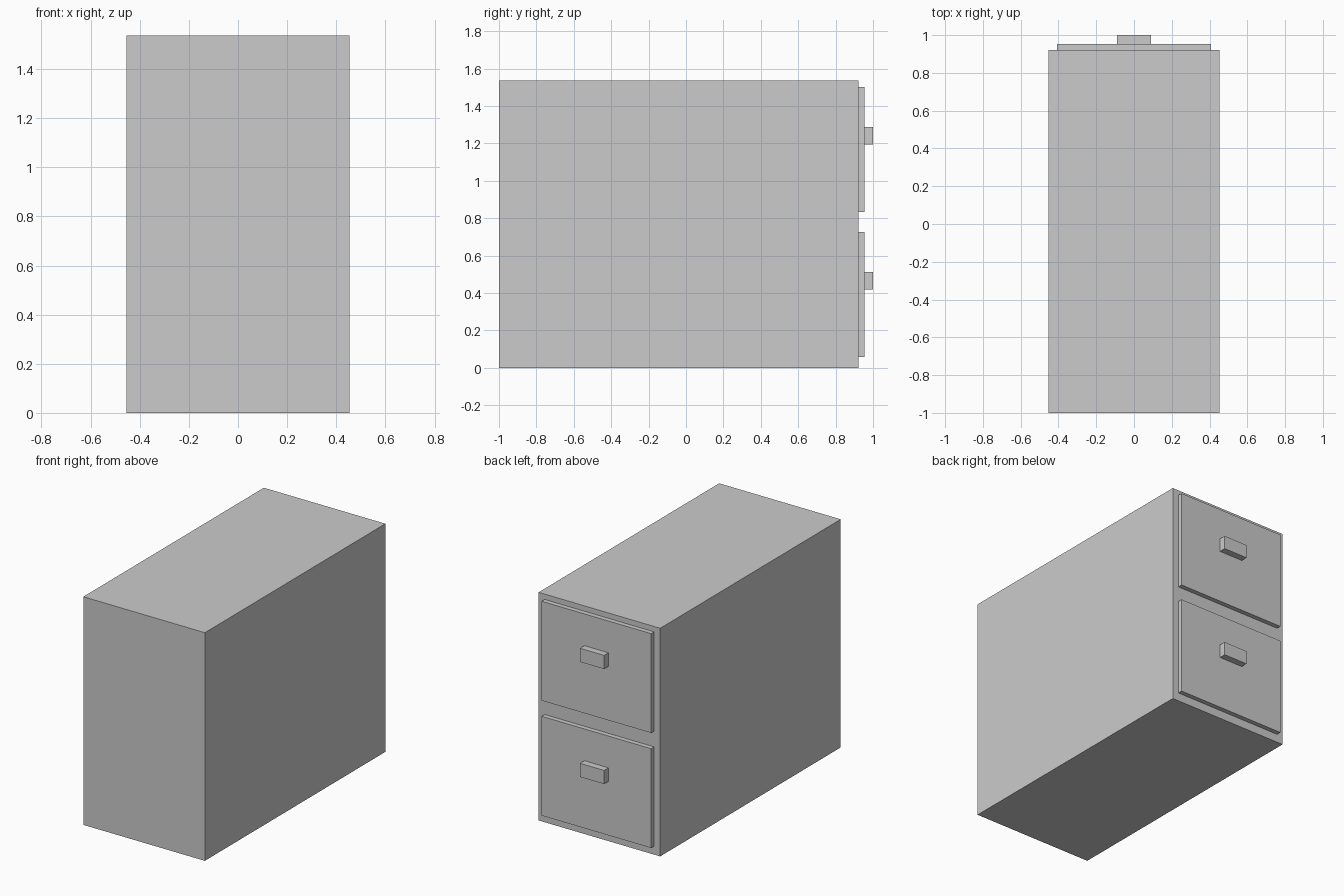
import bpy

if "Cube" in bpy.data.objects:
    bpy.data.objects.remove(bpy.data.objects["Cube"])


def box(name, x, y, z):
    """Box spanning the given (min, max) ranges."""
    ranges = (x, y, z)
    bpy.ops.mesh.primitive_cube_add(size=1, location=[(a + b) / 2 for a, b in ranges])
    obj = bpy.context.object
    obj.name = name
    obj.scale = [b - a for a, b in ranges]
    bpy.ops.object.transform_apply(location=False, rotation=False, scale=True)
    return obj


# Cabinet body
box("cabinet_body", (-0.453, 0.453), (-1.0, 0.922), (0.0, 1.537))

# Two drawer fronts, each with a block handle, on the +y side
for label, base in (("lower", 0.057), ("upper", 0.832)):
    box(label + "_drawer_front", (-0.408, 0.408), (0.922, 0.954), (base, base + 0.669))
    box(label + "_handle", (-0.09, 0.09), (0.954, 1.0), (base + 0.363, base + 0.455))
